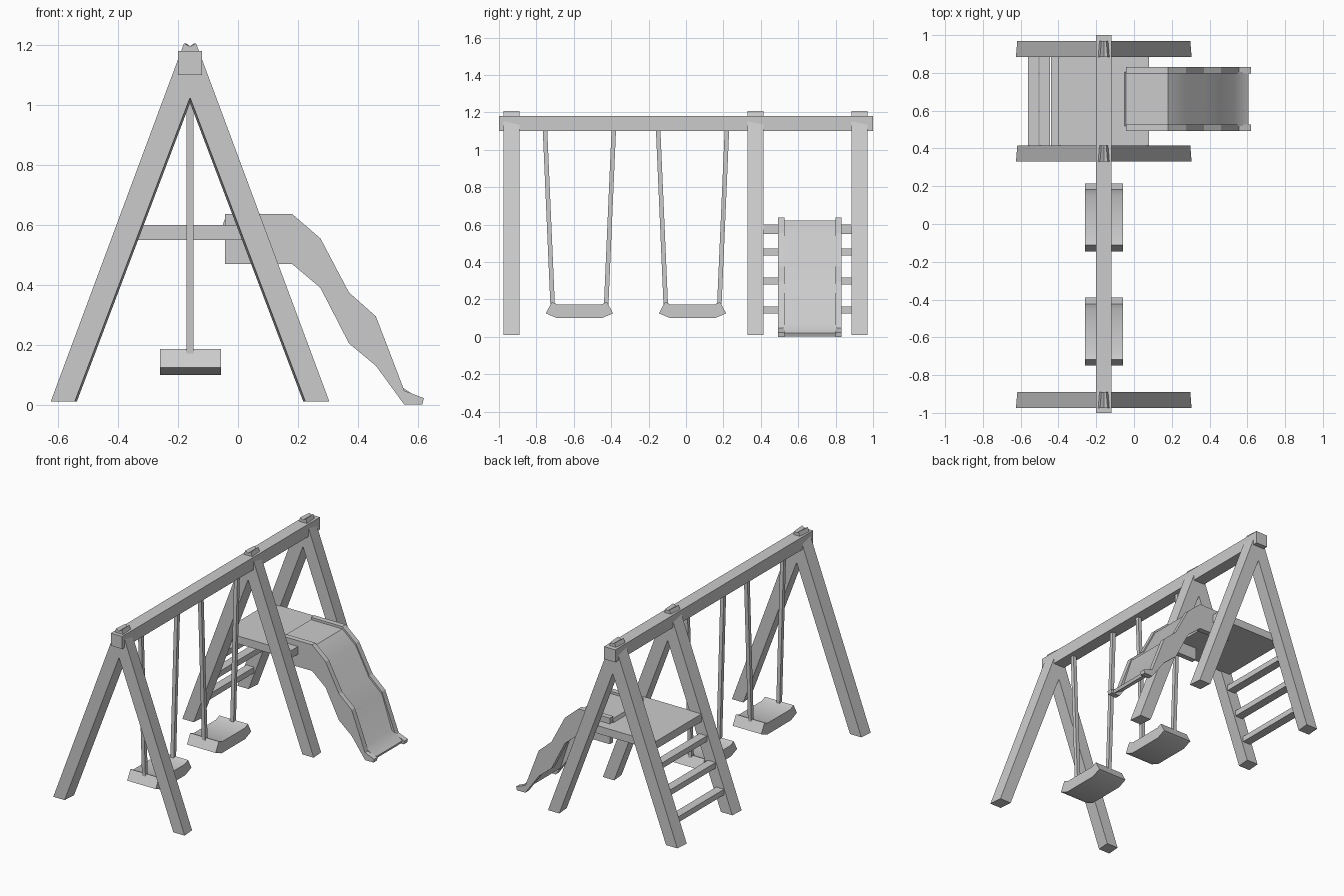
import bpy, bmesh, math

cube = bpy.data.objects.get("Cube")
if cube:
    bpy.data.objects.remove(cube, do_unlink=True)

GREY = (0.6, 0.6, 0.6, 1)
mat = bpy.data.materials.new("plain grey")
mat.use_nodes = True
mat.diffuse_color = GREY
mat.node_tree.nodes["Principled BSDF"].inputs["Base Color"].default_value = GREY

MID = -0.16  # x of the ridge beam


def prism(name, start, end, smooth=False):
    """Solid between two matching outlines of 3D points."""
    bm = bmesh.new()
    a = [bm.verts.new(p) for p in start]
    b = [bm.verts.new(p) for p in end]
    n = len(a)
    bm.faces.new(a)
    bm.faces.new(b[::-1])
    for i in range(n):
        j = (i + 1) % n
        bm.faces.new((a[j], a[i], b[i], b[j]))
    bmesh.ops.recalc_face_normals(bm, faces=bm.faces)
    mesh = bpy.data.meshes.new(name)
    bm.to_mesh(mesh)
    bm.free()
    mesh.materials.append(mat)
    obj = bpy.data.objects.new(name, mesh)
    bpy.context.collection.objects.link(obj)
    if smooth:
        bpy.ops.object.select_all(action="DESELECT")
        obj.select_set(True)
        bpy.context.view_layer.objects.active = obj
        bpy.ops.object.shade_smooth_by_angle(angle=math.radians(38))
    return obj


def along_y(name, outline, y0, y1, smooth=False):
    return prism(name, [(x, y0, z) for x, z in outline],
                 [(x, y1, z) for x, z in outline], smooth)


def box(name, x0, x1, y0, y1, z0, z1):
    return along_y(name, [(x0, z0), (x1, z0), (x1, z1), (x0, z1)], y0, y1)


# Ridge beam
box("top_beam", MID - 0.04, MID + 0.04, -1, 1, 1.10, 1.18)


# A-frame legs, mitred at the ridge and twisted slightly inwards
def leg_outline(side, y, shift):
    outline = [(0.465 - shift, 0.01), (0.385 - shift, 0.01), (0, 1.025 - shift * 2.6),
               (0, 1.195), (0.02 - shift, 1.206)]
    return [(MID + side * x, y, z) for x, z in outline]


for frame, y in (("front", -0.975), ("middle", 0.33), ("back", 0.885)):
    for label, side in (("right", -1), ("left", 1)):
        prism(f"{frame}_{label}_leg", leg_outline(side, y, 0),
              leg_outline(side, y + 0.085, 0.007))

# Platform and ladder rungs
box("platform", -0.40, 0.08, 0.41, 0.892, 0.55, 0.60)
for i in range(3):
    z = 0.125 + 0.155 * i
    x = -0.56 + 0.06 * i
    box(f"ladder_rung_{i + 1}", x, x + 0.055, 0.40, 0.90, z, z + 0.036)

# Slide: two side rails and a thin bed between them
ridge = [(-0.043, 0.637), (0.18, 0.637), (0.275, 0.555), (0.37, 0.375),
         (0.46, 0.295), (0.555, 0.047), (0.62, 0.022)]
under = [(0.615, 0), (0.555, 0), (0.46, 0.13), (0.37, 0.205),
         (0.275, 0.39), (0.18, 0.47), (-0.043, 0.47)]
along_y("slide_right_rail", ridge + under, 0.492, 0.526)
along_y("slide_left_rail", ridge + under, 0.798, 0.832)
bed = [(x, z - 0.015) for x, z in ridge[:5]] + [(0.53, 0.07), (0.605, 0.02)]
bed_under = [(x - 0.008, max(z - 0.022, 0.002)) for x, z in reversed(bed)]
along_y("slide_bed", bed + bed_under, 0.52, 0.804, smooth=True)

# Swings: curved seat and two splayed ropes each
half_seat = [(0.12, 0.10), (0.18, 0.125), (0.147, 0.186), (0.115, 0.172)]
seat = half_seat + [(-y, z) for y, z in reversed(half_seat)]
for label, yc in (("front", -0.57), ("back", 0.035)):
    prism(f"{label}_swing_seat",
          [(-0.26, yc + y, z) for y, z in seat],
          [(-0.057, yc + y, z) for y, z in seat], smooth=True)
    for side in (-1, 1):
        ends = []
        for off, z in ((0.143, 0.165), (0.184, 1.11)):
            y = yc + side * off
            ends.append([(MID + dx, y + dy, z) for dx, dy in
                         ((-0.012, -0.012), (0.012, -0.012), (0.012, 0.012), (-0.012, 0.012))])
        prism(f"{label}_swing_rope_{'a' if side < 0 else 'b'}", *ends)
